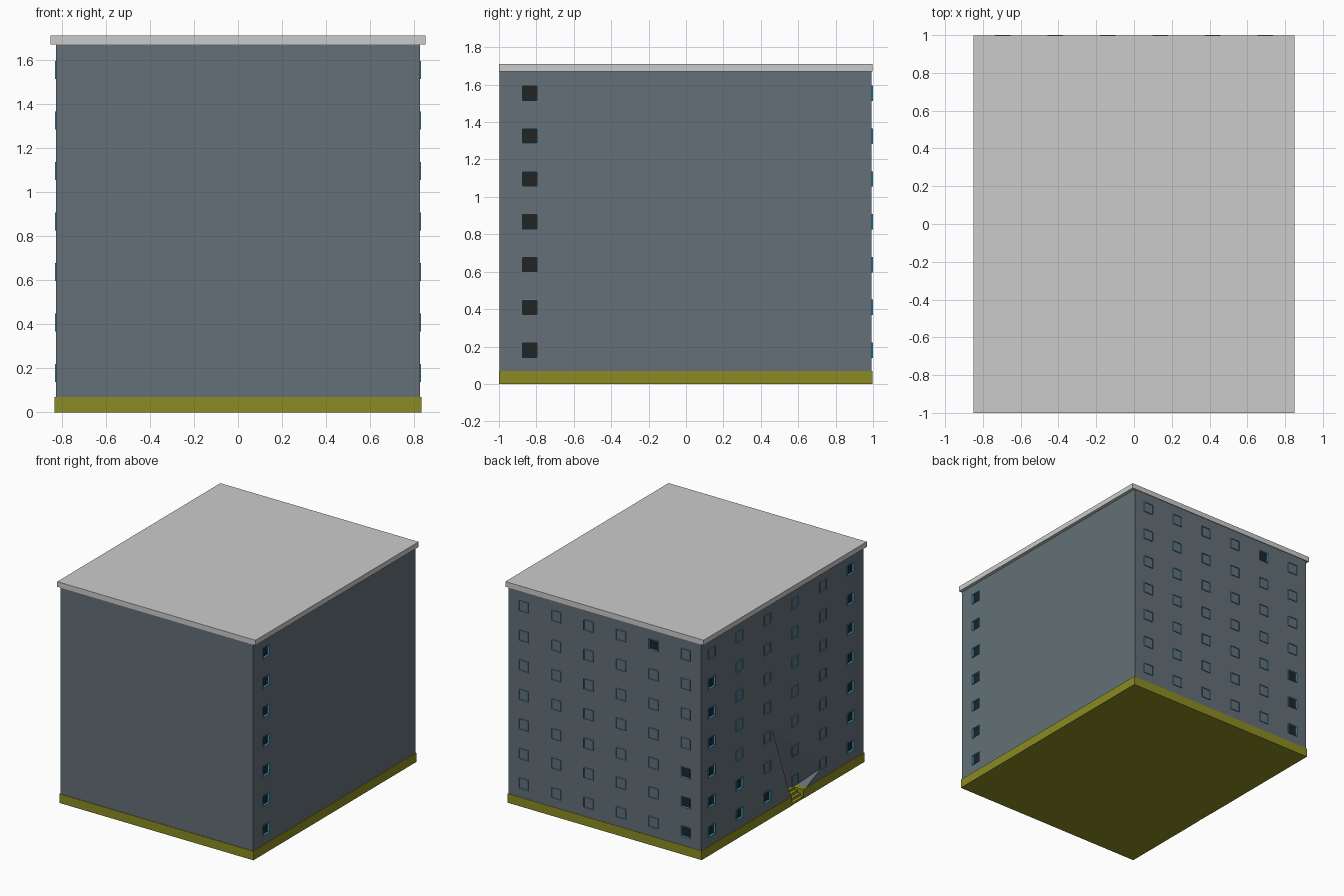
import bpy, bmesh
from mathutils import Vector

if "Cube" in bpy.data.objects:
    bpy.data.objects.remove(bpy.data.objects["Cube"])

WX, WY0, WY1 = 0.825, -0.996, 0.993      # wall planes
PLINTH, EAVES, TOP = 0.07, 1.67, 1.71
HALF, BAR = 0.041, 0.003                 # window half size, frame bar width

# Wall-relative coordinates: u along the wall, d outwards, z up
FACES = {
    "right": lambda u, d, z: Vector((WX + d, u, z)),
    "left": lambda u, d, z: Vector((-WX - d, u, z)),
    "back": lambda u, d, z: Vector((u, WY1 + d, z)),
    "world": lambda u, d, z: Vector((u, d, z)),
}


def hull(bm, points):
    verts = [bm.verts.new(p) for p in points]
    bmesh.ops.convex_hull(bm, input=verts)


def box(bm, face, us, ds, zs):
    f = FACES[face]
    v = [bm.verts.new(f(u, d, z)) for z in zs for u, d in
         ((us[0], ds[0]), (us[1], ds[0]), (us[1], ds[1]), (us[0], ds[1]))]
    bm.faces.new(v[:4])
    bm.faces.new(v[4:])
    for i in range(4):
        j = (i + 1) % 4
        bm.faces.new((v[i], v[j], v[4 + j], v[4 + i]))


def material(name, rgb):
    m = bpy.data.materials.new(name)
    m.diffuse_color = (*rgb, 1)
    m.use_nodes = True
    m.node_tree.nodes["Principled BSDF"].inputs["Base Color"].default_value = m.diffuse_color
    return m


def finish(bm, name, mat=None, helper=False):
    bmesh.ops.recalc_face_normals(bm, faces=bm.faces)
    me = bpy.data.meshes.new(name)
    bm.to_mesh(me)
    bm.free()
    ob = bpy.data.objects.new(name, me)
    bpy.context.collection.objects.link(ob)
    if mat:
        me.materials.append(mat)
    if helper:
        ob.hide_render = True
        ob.hide_set(True)
    return ob


def cut(ob, cutter):
    mod = ob.modifiers.new("cut", "BOOLEAN")
    mod.operation = "DIFFERENCE"
    mod.solver = "EXACT"
    mod.object = cutter


wall_mat = material("wall_paint", (0.126, 0.163, 0.185))
plinth_mat = material("plinth_olive", (0.258, 0.258, 0.017))
frame_mat = material("frame_blue", (0.05, 0.3, 0.55))
pane_mat = material("dark_glass", (0.016, 0.018, 0.018))

# Main masses
bm = bmesh.new()
box(bm, "world", (-WX, WX), (WY0, WY1), (PLINTH, EAVES))
walls = finish(bm, "walls", wall_mat)

bm = bmesh.new()
box(bm, "world", (-0.832, 0.832), (-1, 0.996), (0, PLINTH))
plinth = finish(bm, "plinth", plinth_mat)

bm = bmesh.new()
box(bm, "world", (-0.85, 0.85), (-1, 0.998), (EAVES, TOP))
finish(bm, "roof_slab")

# Windows: glazed ones are recessed, the others are blind frames on the wall
rows = [0.18 + 0.229 * i for i in range(7)]
side_cols = [-0.835 + 0.34 * i for i in range(6)]
back_cols = [-0.695 + 0.278 * i for i in range(6)]
windows = [("right", side_cols[0], r, True) for r in range(7)]
for c, u in enumerate(side_cols):
    glazed_rows = {0: range(7), 3: (0,), 4: (0, 1), 5: range(6)}.get(c, ())
    windows += [("left", u, r, r in glazed_rows) for r in range(7)]
for c, u in enumerate(back_cols):
    glazed_rows = {0: range(3), 1: (6,)}.get(c, ())
    windows += [("back", u, r, r in glazed_rows) for r in range(7)]

frames, panes, holes = bmesh.new(), bmesh.new(), bmesh.new()
for face, u, r, glazed in windows:
    z = rows[r]
    us, zs = (u - HALF, u + HALF), (z - HALF, z + HALF)
    ds = (-0.02 if glazed else -0.004, 0.007 if face == "back" else 0.005)
    for s in (-1, 1):
        a, b = sorted((s * HALF, s * (HALF - BAR)))
        box(frames, face, (u + a, u + b), ds, zs)
        box(frames, face, (us[0] + BAR, us[1] - BAR), ds, (z + a, z + b))
    if glazed:
        box(holes, face, us, (-0.025, 0.02), zs)
        box(panes, face, us, (-0.025, -0.012), zs)
finish(frames, "window_frames", frame_mat)
finish(panes, "window_panes", pane_mat)
cut(walls, finish(holes, "window_cutter", helper=True))

# Sloping entrance recess in the left wall
L = FACES["left"]
outline = [(0.13, 0.70), (-0.48, 0.15), (-0.11, 0.05), (-0.25, 0.05)]
pts = [L(u, d, z) for u, z in outline for d in (0, 0.03)]
pts += [L(u, -0.1, 0.05) for u in (-0.11, -0.25)]
bm = bmesh.new()
hull(bm, pts)
cut(walls, finish(bm, "entrance_cutter", helper=True))

# Entrance steps sunk into the plinth
bm = bmesh.new()
box(bm, "left", (-0.25, -0.11), (-0.1, 0.03), (-0.02, 0.1))
cut(plinth, finish(bm, "steps_cutter", helper=True))
bm = bmesh.new()
for i in range(4):
    box(bm, "left", (-0.25, -0.11), (-0.1, 0.005 - 0.025 * i),
        (0.0175 * i, 0.0175 * (i + 1)))
finish(bm, "entrance_steps", plinth_mat)
